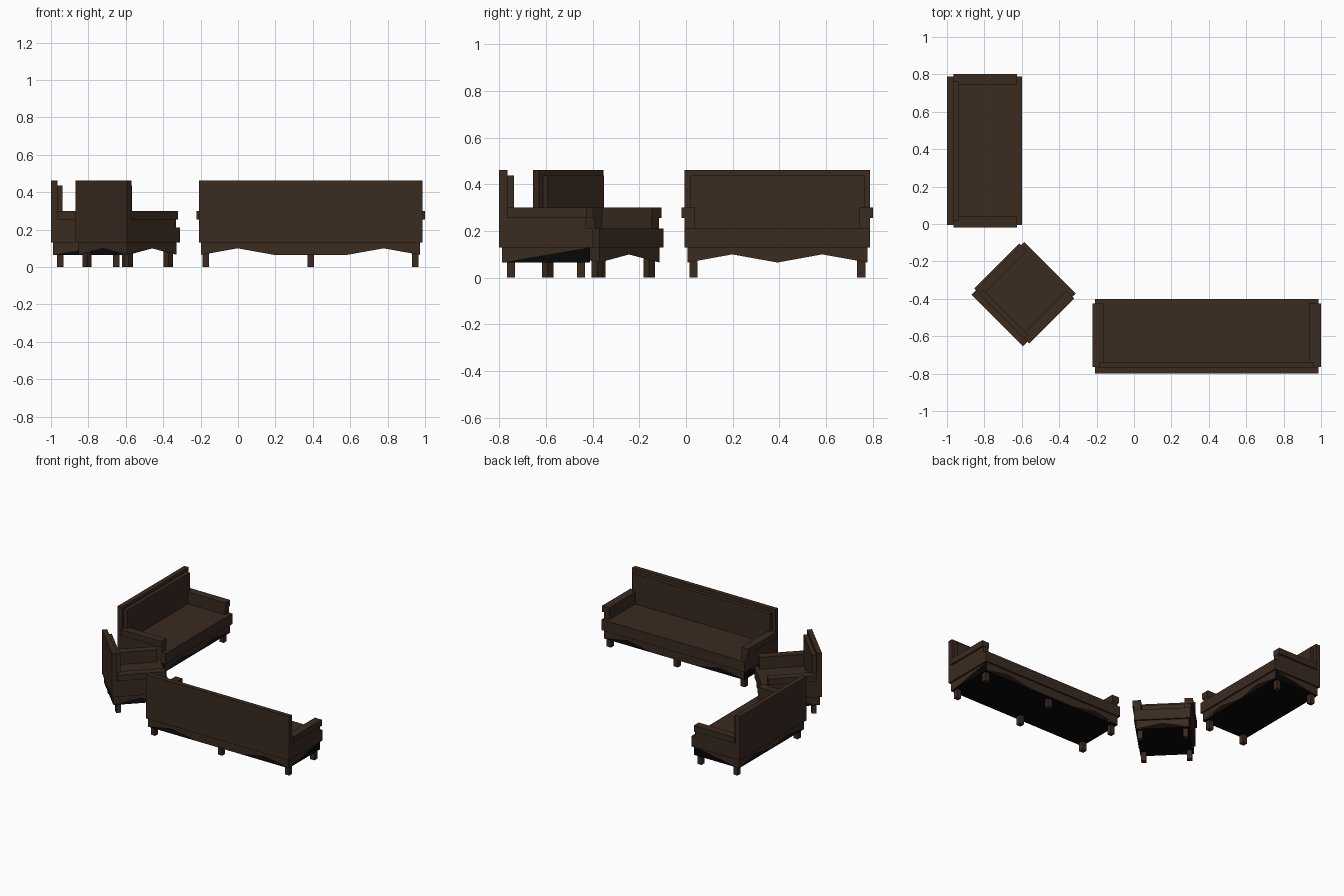
import bpy, bmesh, math
from mathutils import Matrix

if "Cube" in bpy.data.objects:
    bpy.data.objects.remove(bpy.data.objects["Cube"])


def material(name, rgb):
    m = bpy.data.materials.new(name)
    m.diffuse_color = (*rgb, 1)
    m.use_nodes = True
    m.node_tree.nodes["Principled BSDF"].inputs["Base Color"].default_value = m.diffuse_color
    return m


BROWN = material("dark brown", (0.042, 0.0235, 0.0145))
BLACK = material("black underside", (0.002, 0.002, 0.002))
DEPTH = 0.40


def finish(name, bm, place, mats):
    bmesh.ops.recalc_face_normals(bm, faces=bm.faces)
    mesh = bpy.data.meshes.new(name)
    bm.to_mesh(mesh)
    bm.free()
    for m in mats:
        mesh.materials.append(m)
    ob = bpy.data.objects.new(name, mesh)
    ob.matrix_world = place
    bpy.context.collection.objects.link(ob)


def box(name, place, x, y, z):
    """Box between (min, max) pairs on each axis."""
    bm = bmesh.new()
    size = [b - a for a, b in (x, y, z)]
    mid = [(a + b) / 2 for a, b in (x, y, z)]
    bmesh.ops.create_cube(bm, size=1, matrix=Matrix.Translation(mid) @ Matrix.Diagonal((*size, 1)))
    finish(name, bm, place, [BROWN])


def apron(name, place, w, d, wave, arched_ends):
    """Skirt with a zigzag lower edge over a flat black underside."""
    low, high, top = 0.065, 0.1, 0.13
    x, y = w / 2, d / 2
    bm = bmesh.new()

    def face(points, index=0):
        bm.faces.new([bm.verts.new(p) for p in points]).material_index = index

    # front and back walls
    for s in (-y, y):
        edge = [(-x + w * t, s, high if up else low) for t, up in wave]
        face(edge + [(x, s, top), (-x, s, top)])
    # end walls: arched on the armchair, half black on the sofas
    for s in (-x, x):
        if arched_ends:
            face([(s, -y, low), (s, 0, high), (s, y, low), (s, y, top), (s, -y, top)])
        else:
            face([(s, -y, low), (s, y, top), (s, -y, top)])
            face([(s, -y, low), (s, y, low), (s, y, top)], 1)
    # flat underside
    face([(-x, -y, low), (-x, y, low), (x, y, low), (x, -y, low)], 1)
    bmesh.ops.remove_doubles(bm, verts=bm.verts, dist=0.0001)
    finish(name, bm, place, [BROWN, BLACK])


def seat_unit(kind, w, centre, angle, wave, leg_columns, arched_ends=False):
    place = Matrix.Translation((*centre, 0)) @ Matrix.Rotation(math.radians(angle), 4, 'Z')
    h, back, front = w / 2, -DEPTH / 2, DEPTH / 2
    box(kind + " seat", place, (-h, h), (back + 0.035, front), (0.13, 0.21))
    box(kind + " back panel", place, (-h, h), (back, back + 0.035), (0.13, 0.462))
    box(kind + " back cushion", place, (-h + 0.025, h - 0.025),
        (back + 0.035, back + 0.063), (0.21, 0.437))
    apron(kind + " apron", place, w - 0.024, DEPTH - 0.024, wave, arched_ends)
    # arms with overhanging pads
    for s, side in ((-1, "left"), (1, "right")):
        box(f"{kind} {side} arm", place, sorted((s * (h - 0.046), s * h)),
            (back + 0.035, front - 0.028), (0.21, 0.255))
        box(f"{kind} {side} arm pad", place, sorted((s * (h - 0.046), s * (h + 0.013))),
            (back + 0.035, front - 0.026), (0.255, 0.3))
    # square legs
    for i in range(leg_columns):
        x = (h - 0.038) * (2 * i / (leg_columns - 1) - 1)
        for y, row in ((back + 0.05, "back"), (front - 0.05, "front")):
            box(f"{kind} {row} leg", place, (x - 0.0175, x + 0.0175),
                (y - 0.0175, y + 0.0175), (0, 0.13))


seat_unit("large sofa", 1.195, (0.388, -0.6), 0,
          [(0, 0), (1 / 6, 1), (1 / 3, 0), (2 / 3, 0), (5 / 6, 1), (1, 0)], 3)
seat_unit("small sofa", 0.795, (-0.8, 0.391), -90,
          [(0, 0), (0.25, 1), (0.5, 0), (0.75, 1), (1, 0)], 2)
seat_unit("armchair", 0.39, (-0.59, -0.375), -45, [(0, 0), (0.5, 1), (1, 0)], 2, True)
